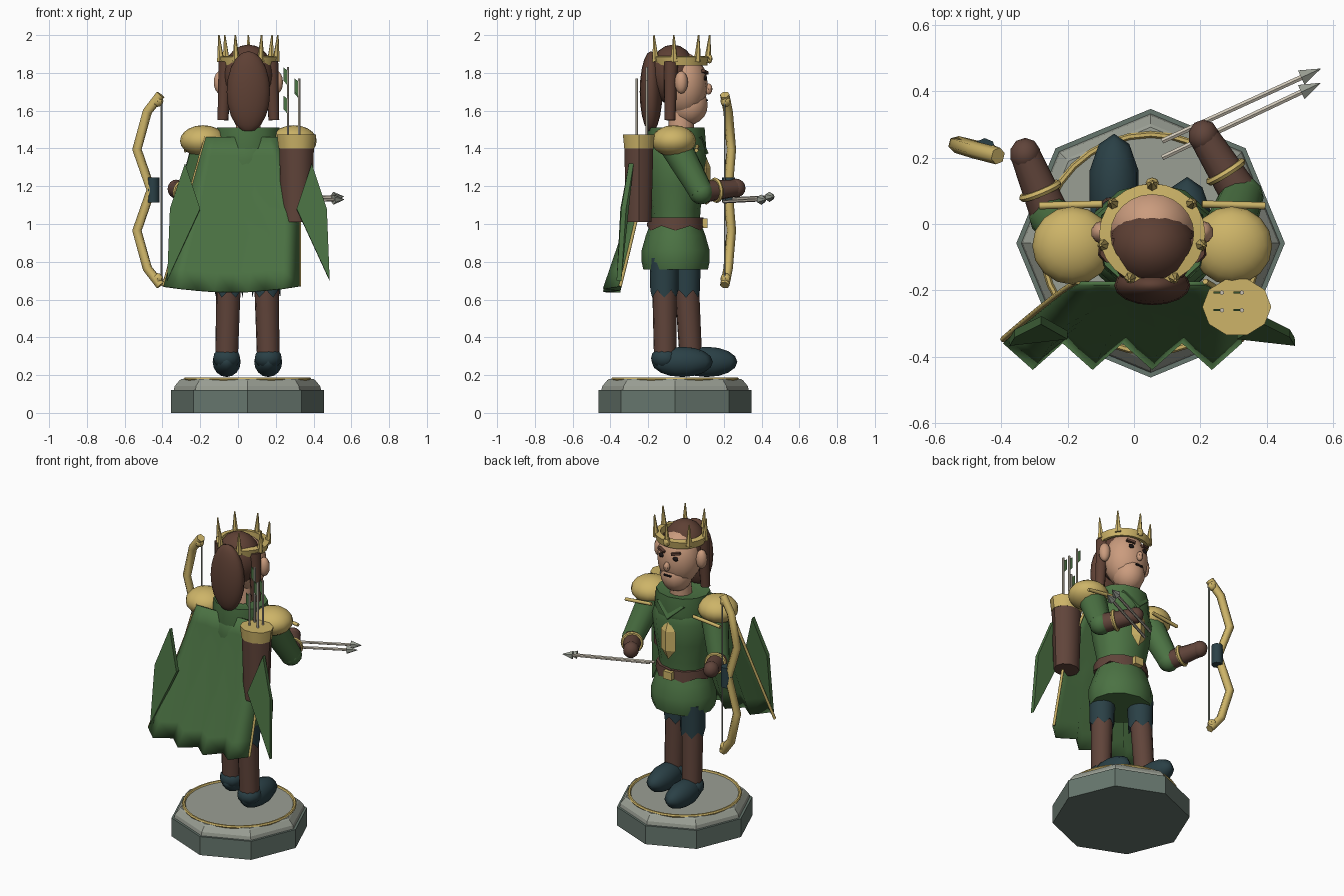
import bpy, bmesh
from math import sin, cos, pi, radians
from mathutils import Vector

if "Cube" in bpy.data.objects:
    bpy.data.objects.remove(bpy.data.objects["Cube"])

CX = 0.055  # centre line of the figure


def material(name, hexa):
    col = []
    for i in (0, 2, 4):
        c = int(hexa[i:i + 2], 16) / 255
        col.append(c / 12.92 if c < 0.04 else ((c + 0.055) / 1.055) ** 2.4)
    m = bpy.data.materials.new(name)
    m.use_nodes = True
    m.diffuse_color = (*col, 1)
    m.node_tree.nodes["Principled BSDF"].inputs["Base Color"].default_value = (*col, 1)
    return m


GOLD = material("gold", "CDB468")
GREEN = material("green cloth", "4B7243")
LEATHER = material("brown leather", "60443A")
HAIR = material("brown hair", "5E4034")
TEAL = material("dark teal", "2A4046")
SKIN = material("skin", "CB9C7E")
DARK = material("dark stone", "66766D")
STONE = material("light stone", "9A9F94")
SHAFT = material("pale wood", "CCC4B4")
BLACK = material("near black", "1E1818")


def finish(obj, name, mat, angle=40):
    obj.name = name
    obj.data.materials.append(mat)
    bpy.ops.object.select_all(action='DESELECT')
    obj.select_set(True)
    bpy.context.view_layer.objects.active = obj
    if angle:
        bpy.ops.object.shade_smooth_by_angle(angle=radians(angle))
    return obj


def from_bmesh(bm, name, mat, angle=40):
    bmesh.ops.recalc_face_normals(bm, faces=bm.faces)
    me = bpy.data.meshes.new(name)
    bm.to_mesh(me)
    bm.free()
    obj = bpy.data.objects.new(name, me)
    bpy.context.collection.objects.link(obj)
    return finish(obj, name, mat, angle)


def ball(name, loc, size, mat, segs=16, rings=10, angle=40, rot=(0, 0, 0)):
    bpy.ops.mesh.primitive_uv_sphere_add(segments=segs, ring_count=rings, radius=1,
                                         location=loc, rotation=rot)
    bpy.context.object.scale = size
    return finish(bpy.context.object, name, mat, angle)


def rod(name, p, q, r1, r2, mat, segs=10):
    p, q = Vector(p), Vector(q)
    bpy.ops.mesh.primitive_cone_add(vertices=segs, radius1=r1, radius2=r2,
                                    depth=(q - p).length, location=(p + q) / 2)
    o = bpy.context.object
    o.rotation_euler = (q - p).to_track_quat('Z', 'Y').to_euler()
    return finish(o, name, mat, 50)


def box(name, loc, size, mat, rot=(0, 0, 0)):
    bpy.ops.mesh.primitive_cube_add(size=1, location=loc, rotation=rot)
    bpy.context.object.scale = size
    return finish(bpy.context.object, name, mat, 0)


def ring(name, loc, major, minor, mat, axis=(0, 0, 1), segs=24):
    bpy.ops.mesh.primitive_torus_add(location=loc, major_radius=major, minor_radius=minor,
                                     major_segments=segs, minor_segments=6)
    bpy.context.object.rotation_euler = Vector(axis).to_track_quat('Z', 'Y').to_euler()
    return finish(bpy.context.object, name, mat)


def lathe(name, profile, centre, mat, segs=12, sy=1.0, zig=0.0, angle=40):
    """Turned solid from (radius, z) pairs; zig gives the lower hem a zigzag."""
    bm = bmesh.new()
    rows = []
    for k, (r, z) in enumerate(profile):
        rows.append([bm.verts.new((centre[0] + r * cos(2 * pi * i / segs),
                                   centre[1] + r * sy * sin(2 * pi * i / segs),
                                   z + (zig * (i % 2) if k == 0 else 0))) for i in range(segs)])
    for a, b in zip(rows, rows[1:]):
        for i in range(segs):
            j = (i + 1) % segs
            bm.faces.new((a[i], a[j], b[j], b[i]))
    bm.faces.new(rows[0])
    bm.faces.new(rows[-1])
    return from_bmesh(bm, name, mat, angle)


def path(name, pts, depth, mat):
    cu = bpy.data.curves.new(name, 'CURVE')
    cu.dimensions = '3D'
    cu.bevel_depth, cu.bevel_resolution, cu.use_fill_caps = depth, 1, True
    sp = cu.splines.new('POLY')
    sp.points.add(len(pts) - 1)
    for s, p in zip(sp.points, pts):
        s.co = (*p, 1)
    o = bpy.data.objects.new(name, cu)
    bpy.context.collection.objects.link(o)
    cu.materials.append(mat)


def plate(name, pts, thick, mat):
    bm = bmesh.new()
    bm.faces.new([bm.verts.new(p) for p in pts])
    o = from_bmesh(bm, name, mat, 0)
    mod = o.modifiers.new("thickness", 'SOLIDIFY')
    mod.thickness, mod.offset = thick, 0


# Plinth
BASE = (0.05, -0.058)
lathe("plinth", [(0.405, 0), (0.405, 0.12)], BASE, DARK, 8, angle=0)
lathe("plinth_top", [(0.39, 0.12), (0.385, 0.142), (0.36, 0.172), (0.35, 0.18)], BASE, STONE, 8, angle=0)
ring("plinth_ring", (*BASE, 0.18), 0.328, 0.01, GOLD, segs=32)

# Legs: (x, hip y, ankle y, boot centre y)
for side, x, hy, ay, by in (("left", 0.16, -0.115, -0.11, -0.02), ("right", -0.06, 0.0, 0.025, 0.11)):
    hx = x * 0.9 + CX * 0.1
    ball(side + "_boot", (x, by, 0.27), (0.078, 0.162, 0.08), TEAL, 10, 8)
    ball(side + "_boot_ankle", (x, ay, 0.29), (0.075, 0.075, 0.06), TEAL, 10, 8)
    rod(side + "_leg", (x, ay, 0.3), (hx, hy, 0.75), 0.06, 0.066, LEATHER, 12)
    lathe(side + "_trouser", [(0.074, 0.61), (0.078, 0.82)], (hx, hy), TEAL, 12, zig=0.04)

# Body
BODY = (CX, -0.055)
lathe("tunic_skirt", [(0.19, 0.76), (0.2, 0.8), (0.2, 0.86), (0.175, 0.94), (0.15, 1.0)],
      BODY, GREEN, 12, 0.9)
lathe("torso", [(0.15, 0.98), (0.155, 1.08), (0.18, 1.2), (0.195, 1.34), (0.17, 1.43), (0.09, 1.5)],
      BODY, GREEN, 12, 0.85)
lathe("belt", [(0.172, 0.965), (0.168, 1.035)], BODY, LEATHER, 12, 0.88, zig=0.025)
box("belt_buckle", (CX, 0.1, 1.005), (0.06, 0.03, 0.05), GOLD)
ball("chest_gem", (CX, 0.105, 1.235), (0.06, 0.03, 0.125), GOLD, 4, 2, 0)
lathe("collar", [(0.17, 1.375), (0.175, 1.4), (0.165, 1.51), (0.1, 1.5)], (CX, -0.05), GREEN, 12, 0.9)
plate("collar_point", [(CX - 0.1, 0.075, 1.46), (CX + 0.1, 0.075, 1.46), (CX, 0.11, 1.37)], 0.02, GREEN)
rod("neck", (CX, -0.03, 1.45), (CX, -0.02, 1.62), 0.07, 0.065, SKIN)

# Head
ball("head", (CX, -0.01, 1.735), (0.135, 0.125, 0.17), SKIN, 16, 12)
ball("jaw", (CX, 0.015, 1.63), (0.095, 0.1, 0.105), SKIN, 14, 10)
ball("nose", (CX, 0.118, 1.715), (0.02, 0.022, 0.03), SKIN, 8, 6)
box("mouth", (CX, 0.113, 1.655), (0.05, 0.009, 0.01), BLACK)
for side, s in (("left", 1), ("right", -1)):
    ball(side + "_ear", (CX + s * 0.15, -0.025, 1.75), (0.035, 0.035, 0.06), SKIN, 10, 8)
    ball(side + "_eye", (CX + s * 0.05, 0.102, 1.772), (0.02, 0.01, 0.014), BLACK, 8, 6)
    box(side + "_brow", (CX + s * 0.052, 0.1, 1.805), (0.055, 0.02, 0.014), HAIR, (0, -s * 0.2, -s * 0.35))
    rod(side + "_hair_lock", (CX + s * 0.135, -0.085, 1.55), (CX + s * 0.12, -0.08, 1.86), 0.03, 0.04, HAIR, 8)

# Hair and crown
ball("hair_cap", (CX, -0.07, 1.79), (0.135, 0.125, 0.16), HAIR)
ball("long_hair", (CX, -0.185, 1.7), (0.115, 0.06, 0.215), HAIR)
CROWN = (CX, -0.03)
bm = bmesh.new()
rows = [[bm.verts.new((CROWN[0] + r * cos(i * pi / 12), CROWN[1] + r * 0.95 * sin(i * pi / 12), z))
         for i in range(24)] for r, z in ((0.125, 1.845), (0.15, 1.84), (0.16, 1.885), (0.125, 1.89))]
for k in range(4):
    for i in range(24):
        a, b, j = rows[k], rows[(k + 1) % 4], (i + 1) % 24
        bm.faces.new((a[i], a[j], b[j], b[i]))
from_bmesh(bm, "crown_band", GOLD)
for k in range(7):
    t = pi / 2 + 2 * pi * k / 7
    x, y = CROWN[0] + 0.15 * cos(t), CROWN[1] + 0.145 * sin(t)
    rod("crown_spike", (x, y, 1.86), (x + 0.01 * cos(t), y + 0.01 * sin(t), 2.0), 0.02, 0.004, GOLD, 6)
ball("crown_jewel", (CX, 0.125, 1.875), (0.02, 0.015, 0.025), GOLD, 8, 6)

# Arms: elbow and fist positions
for side, s, elbow, fist in (("left", 1, (0.325, 0.08, 1.17), (0.21, 0.265, 1.19)),
                             ("right", -1, (-0.25, 0.02, 1.16), (-0.328, 0.21, 1.185))):
    e, f = Vector(elbow), Vector(fist)
    shoulder = (CX + s * 0.215, -0.06, 1.42)
    ball(side + "_pauldron", (CX + s * 0.24, -0.065, 1.44), (0.122, 0.118, 0.083), GOLD, 16, 10)
    rod(side + "_pauldron_rim", (CX + s * 0.15, 0.06, 1.41), (CX + s * 0.34, 0.055, 1.39), 0.011, 0.011, GOLD, 8)
    rod(side + "_sleeve", shoulder, e, 0.085, 0.065, GREEN, 12)
    ball(side + "_elbow", e, (0.066, 0.066, 0.066), GREEN, 12, 8)
    rod(side + "_forearm", e, f, 0.06, 0.045, LEATHER, 12)
    ring(side + "_cuff", e.lerp(f, 0.42), 0.056, 0.012, GOLD, f - e, 16)
    ball(side + "_fist", f, (0.047, 0.05, 0.05), LEATHER, 10, 8)

# Cloak: folds deepen towards the hem
bm = bmesh.new()
COLS, ROWS = 8, 8
grid = []
for r in range(ROWS + 1):
    v = r / ROWS
    row = []
    for c in range(COLS + 1):
        u = c / COLS
        left, right = -0.17 - 0.225 * v, 0.215 + 0.11 * min(1, v * 2)
        fold = (-1) ** c
        x = left + (right - left) * u
        y = -0.185 - 0.215 * v ** 1.1 + 0.04 * fold * v
        z = 1.46 - 0.79 * v - 0.03 * v * sin(pi * u)
        row.append(bm.verts.new((x, y, z)))
    grid.append(row)
edges = [[tuple(row[k].co) for row in grid] for k in (0, -1)]
for a, b in zip(grid, grid[1:]):
    for c in range(COLS):
        bm.faces.new((a[c], a[c + 1], b[c + 1], b[c]))
cloak = from_bmesh(bm, "cloak", GREEN, 80)
mod = cloak.modifiers.new("thickness", 'SOLIDIFY')
mod.thickness = 0.012
for pts in edges:
    path("cloak_trim", [(x, y + 0.012, z) for x, y, z in pts], 0.009, GOLD)

# Leaf shaped cloak tails
for s in (1, -1):
    plate("cloak_tail", [(CX + s * 0.335, -0.29, 1.32), (CX + s * 0.255, -0.335, 1.08),
                         (CX + s * 0.43, -0.355, 0.7), (CX + s * 0.415, -0.33, 1.08)], 0.025, GREEN)

# Quiver with arrows
Q = (0.31, -0.25)
lathe("quiver", [(0.08, 1.01), (0.092, 1.41)], Q, LEATHER, 10, 0.88)
lathe("quiver_rim", [(0.095, 1.4), (0.104, 1.475)], Q, GOLD, 10, 0.85)
for x, y, top in ((0.265, -0.207, 1.83), (0.325, -0.207, 1.76), (0.265, -0.26, 1.68), (0.325, -0.26, 1.77)):
    rod("quiver_arrow", (x, y, 1.4), (x, y, top), 0.007, 0.007, SHAFT, 6)
    plate("fletching", [(x, y, top - 0.1), (x, y, top - 0.02), (x - 0.025, y, top), (x - 0.025, y, top - 0.07)],
          0.006, GREEN)

# Arrows in the left hand
for y0, y1, z in ((0.25, 0.468, 1.145), (0.2, 0.425, 1.13)):
    tail, tip = Vector((0.085, y0, z - 0.012)), Vector((0.562, y1, z))
    neck = tail.lerp(tip, 0.88)
    rod("held_arrow", tail, neck, 0.009, 0.009, SHAFT, 6)
    rod("arrow_head", neck, tip, 0.027, 0.001, STONE, 6)

# Bow, mirrored about its grip
GRIP_Z = 1.18
half = [(-0.41, 0.205, 0.505), (-0.48, 0.223, 0.415), (-0.535, 0.24, 0.215), (-0.46, 0.222, 0.0)]
bow = [(x, y, GRIP_Z + h) for x, y, h in half] + [(x, y, GRIP_Z - h) for x, y, h in half[-2::-1]]
path("bow", bow, 0.026, GOLD)
rod("bow_grip", (-0.45, 0.225, 1.115), (-0.45, 0.225, 1.245), 0.034, 0.034, TEAL, 8)
rod("bow_string", (-0.405, 0.205, 0.7), (-0.405, 0.205, 1.66), 0.005, 0.005, STONE, 6)
for s in (1, -1):
    ball("bow_tip", (-0.425, 0.21, GRIP_Z + s * 0.47), (0.03, 0.028, 0.03), GOLD, 8, 6)
